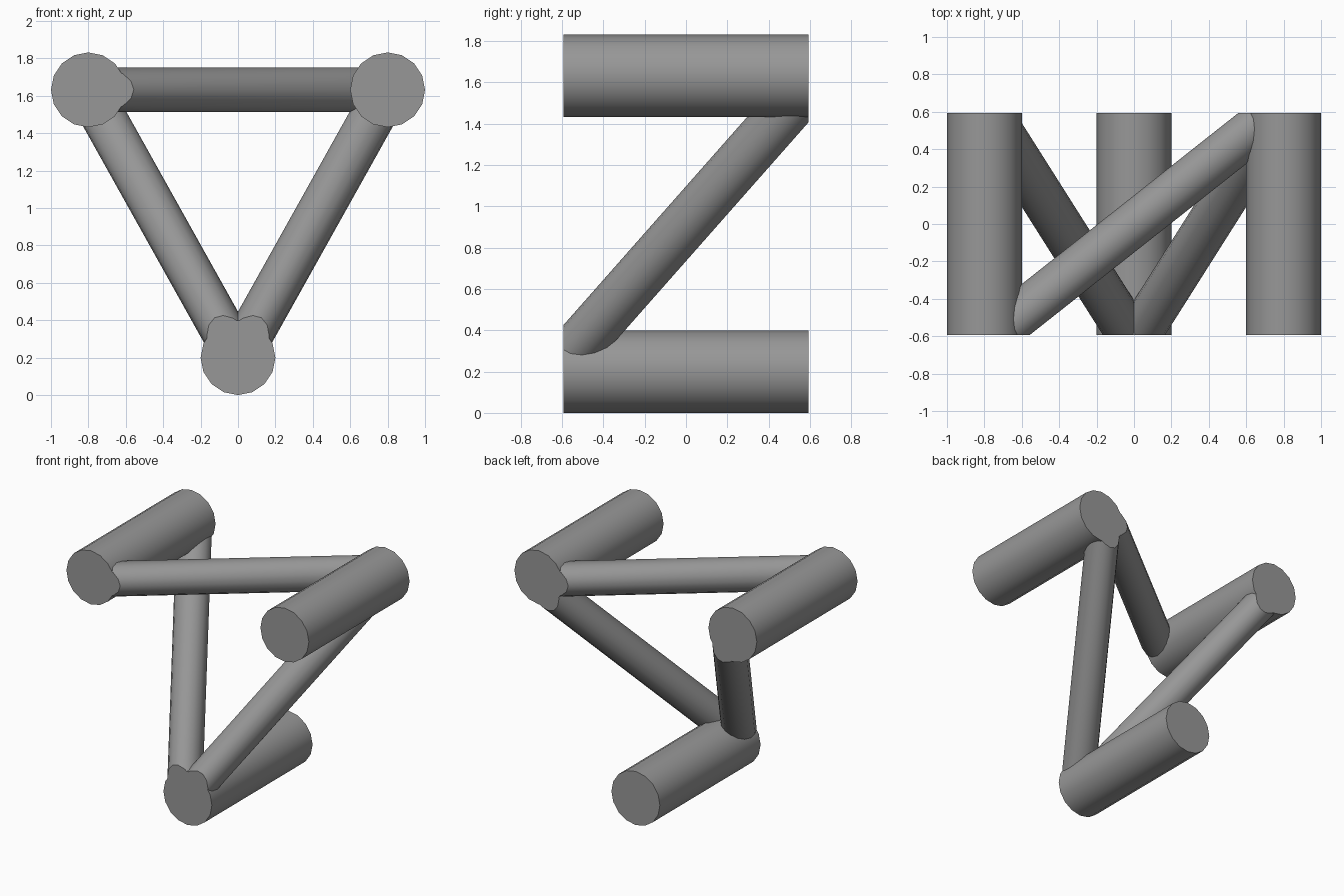
import bpy, bmesh
from math import radians
from mathutils import Matrix, Vector

if "Cube" in bpy.data.objects:
    bpy.data.objects.remove(bpy.data.objects["Cube"])

END = 0.593          # half length of the tubes along y
REACH = 0.632        # where strut axes meet the tube axes
LEFT, RIGHT, BOTTOM = (-0.8, 1.632), (0.8, 1.632), (0.0, 0.2)

# Dark grey for every part
grey = bpy.data.materials.new("dark_grey")
grey.diffuse_color = (0.31, 0.31, 0.31, 1)
grey.use_nodes = True
grey.node_tree.nodes["Principled BSDF"].inputs["Base Color"].default_value = grey.diffuse_color


def rod(name, a, b, radius, sides=16):
    """Cylinder from a to b, trimmed flush with the end planes of the tubes."""
    a, b = Vector(a), Vector(b)
    d = b - a
    z = d.normalized()
    x = z.cross(Vector((0, 0, 1))).normalized()
    rot = Matrix((x, z.cross(x), z)).transposed().to_4x4()
    bm = bmesh.new()
    bmesh.ops.create_cone(bm, cap_ends=True, segments=sides, radius1=radius,
                          radius2=radius, depth=d.length,
                          matrix=Matrix.Translation((a + b) / 2) @ rot)
    for s in (-1, 1):
        cut = bmesh.ops.bisect_plane(
            bm, geom=bm.verts[:] + bm.edges[:] + bm.faces[:],
            plane_co=(0, s * END, 0), plane_no=(0, s, 0), clear_outer=True)
        edges = [e for e in cut["geom_cut"] if isinstance(e, bmesh.types.BMEdge)]
        if edges:
            bmesh.ops.holes_fill(bm, edges=edges, sides=0)
    bmesh.ops.recalc_face_normals(bm, faces=bm.faces[:])
    me = bpy.data.meshes.new(name)
    bm.to_mesh(me)
    bm.free()
    me.materials.append(grey)
    ob = bpy.data.objects.new(name, me)
    bpy.context.collection.objects.link(ob)
    bpy.ops.object.select_all(action='DESELECT')
    ob.select_set(True)
    bpy.context.view_layer.objects.active = ob
    bpy.ops.object.shade_smooth_by_angle(angle=radians(30))


# Three thick parallel tubes
for name, (x, z) in (("left_tube", LEFT), ("right_tube", RIGHT), ("bottom_tube", BOTTOM)):
    rod(name, (x, -END - 0.1, z), (x, END + 0.1, z), 0.2)

# Diagonal struts, each from the front of one tube to the back of another
for name, p, q in (("top_strut", LEFT, RIGHT), ("left_strut", BOTTOM, LEFT),
                   ("right_strut", BOTTOM, RIGHT)):
    a, b = Vector((p[0], -REACH, p[1])), Vector((q[0], REACH, q[1]))
    extra = (b - a) * 0.08      # overshoot so the trim cuts a full ellipse
    rod(name, a - extra, b + extra, 0.12)
